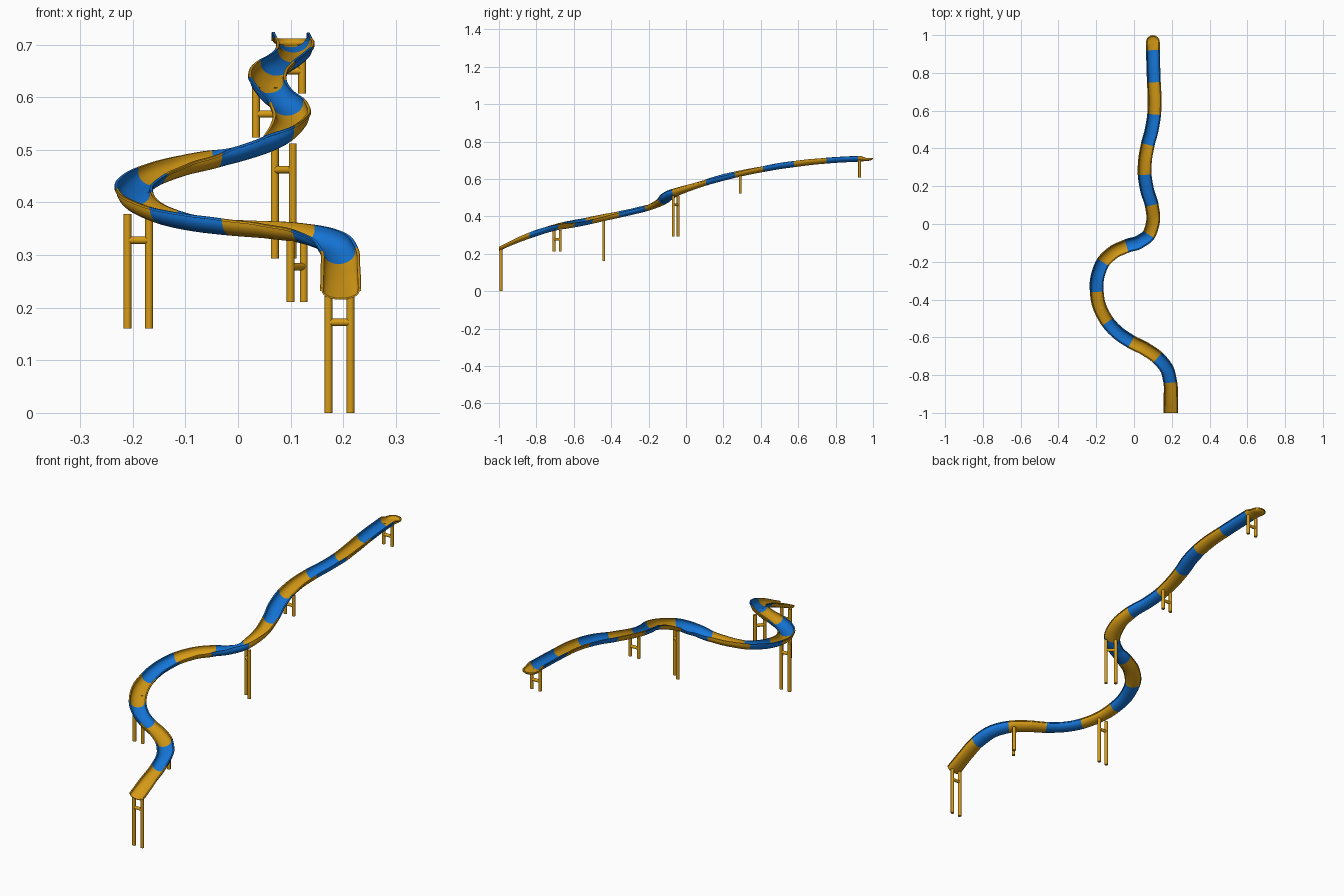
import bpy, bmesh, math
from mathutils import Vector

if "Cube" in bpy.data.objects:
    bpy.data.objects.remove(bpy.data.objects["Cube"])

def material(name, rgb):
    m = bpy.data.materials.new(name)
    m.diffuse_color = (*rgb, 1)
    m.use_nodes = True
    m.node_tree.nodes["Principled BSDF"].inputs["Base Color"].default_value = m.diffuse_color
    return m

ORANGE = material("orange plastic", (0.68, 0.33, 0.008))
BLUE = material("blue plastic", (0.008, 0.19, 0.72))

def finish(name, bm, mats, angle=40):
    bmesh.ops.remove_doubles(bm, verts=bm.verts, dist=1e-6)
    bmesh.ops.recalc_face_normals(bm, faces=bm.faces)
    me = bpy.data.meshes.new(name)
    bm.to_mesh(me)
    bm.free()
    for p in me.polygons:
        p.use_smooth = True
    me.set_sharp_from_angle(angle=math.radians(angle))
    for m in mats:
        me.materials.append(m)
    ob = bpy.data.objects.new(name, me)
    bpy.context.collection.objects.link(ob)
    return ob

# Floor line of the slide: every second point is a colour joint
PATH = [(.10, .963, .696), (.10, .92, .692), (.102, .835, .688), (.105, .75, .682),
        (.11, .665, .674), (.108, .58, .663), (.095, .50, .652), (.072, .42, .638),
        (.057, .34, .623), (.054, .26, .605), (.068, .18, .585), (.096, .10, .562),
        (.106, .02, .535), (.085, -.06, .507), (.03, -.10, .485), (-.04, -.115, .466),
        (-.11, -.145, .45), (-.168, -.20, .43), (-.197, -.28, .41), (-.20, -.36, .392),
        (-.185, -.44, .375), (-.142, -.52, .357), (-.085, -.58, .345), (-.015, -.625, .337),
        (.06, -.66, .331), (.128, -.705, .322), (.178, -.765, .305), (.195, -.84, .28),
        (.195, -.92, .25), (.195, -1.0, .215)]
P = [Vector(p) for p in PATH]
P = [2 * P[0] - P[1]] + P + [2 * P[-1] - P[-2]]
STEPS = 8

def spline(a, b, c, d, t):
    return 0.5 * (2 * b + (c - a) * t + (2 * a - 5 * b + 4 * c - d) * t * t
                  + (3 * b - a - 3 * c + d) * t ** 3)

line = [spline(*P[i:i + 4], s / STEPS) for i in range(len(P) - 3) for s in range(STEPS)]
line.append(P[-2])
N = len(line)

# Headings, then banking from smoothed curvature
tang = []
for i in range(N):
    d = line[min(i + 1, N - 1)] - line[max(i - 1, 0)]
    d.z = 0
    tang.append(d.normalized())
curv = []
for i in range(N):
    a, b = max(i - 1, 0), min(i + 1, N - 1)
    turn = tang[a].x * tang[b].y - tang[a].y * tang[b].x
    curv.append(turn / (line[b] - line[a]).length)

def bank(i):
    w = curv[max(0, i - 6):i + 7]
    return max(-.28, min(.28, .035 * sum(w) / len(w)))

# Trough half section: outer skin, rolled lip, inner skin
def half_section(hw, depth):
    ang = [k * math.pi / 2 / 8 for k in range(9)]
    r, t, lip = hw - .003, .003, .005
    outer = [(r * math.sin(a), (depth - lip) * (1 - math.cos(a))) for a in ang]
    rim = [(hw, depth - lip), (hw, depth - .001), (hw - .001, depth), (r - t, depth)]
    inner = [((r - t) * math.sin(a), t + (depth - t - lip) * (1 - math.cos(a)))
             for a in reversed(ang)]
    return outer + rim + inner

def full_section(hw, depth):
    h = half_section(hw, depth)
    return h + [(-u, v) for u, v in reversed(h[1:-1])]

# Trough swept along the path
bm = bmesh.new()
rings = []
for i, c in enumerate(line):
    f = i / STEPS
    top = max(0, 1 - f * 1.2)                 # shallow at the entry platform
    end = max(0, (f - 27) / 2)                # flatter and wider at the exit
    sec = full_section(.0365 + .0025 * end, .031 - .015 * top - .009 * end)
    t, b = tang[i], bank(i)
    right = Vector((t.y, -t.x, 0))
    side = right * math.cos(b) + Vector((0, 0, math.sin(b)))
    up = Vector((0, 0, math.cos(b))) - right * math.sin(b)
    rings.append([bm.verts.new(c + side * u + up * v) for u, v in sec])
for i in range(N - 1):
    A, B = rings[i], rings[i + 1]
    n = len(A)
    for j in range(n):
        face = bm.faces.new((A[j], A[(j + 1) % n], B[(j + 1) % n], B[j]))
        face.material_index = (i // STEPS + 1) // 2 % 2   # alternate colours
bm.faces.new(rings[-1])
finish("slide_trough", bm, [ORANGE, BLUE])

# Rounded entry end: half section turned through 180 degrees
bm = bmesh.new()
prev = None
for k in range(17):
    a = math.pi * k / 16
    ring = [bm.verts.new(P[1] + Vector((u * math.cos(a), u * math.sin(a), v)))
            for u, v in half_section(.0365, .016)]
    if prev:
        for j in range(len(ring) - 1):
            bm.faces.new((prev[j], prev[j + 1], ring[j + 1], ring[j]))
    prev = ring
bmesh.ops.dissolve_degenerate(bm, dist=1e-6, edges=bm.edges)
finish("entry_end", bm, [ORANGE])

# Supports: two posts and a crossbar
def tube(name, a, b, r):
    a, b = Vector(a), Vector(b)
    bm = bmesh.new()
    bmesh.ops.create_cone(bm, cap_ends=True, segments=20, radius1=r, radius2=r,
                          depth=(b - a).length)
    ob = finish(name, bm, [ORANGE])
    ob.location = (a + b) / 2
    ob.rotation_euler = (b - a).to_track_quat('Z', 'Y').to_euler()

SUPPORTS = [  # x1, y1, x2, y2, foot z, head z
    (.172, -.989, .214, -.989, 0, .222),
    (.100, -.706, .125, -.672, .211, .328),
    (-.210, -.44, -.169, -.44, .16, .378),
    (.070, -.042, .104, -.068, .293, .512),
    (.034, .29, .076, .29, .523, .618),
    (.080, .928, .122, .928, .607, .700)]
for n, (x1, y1, x2, y2, lo, hi) in enumerate(SUPPORTS, 1):
    tube(f"support_{n}_post_a", (x1, y1, lo), (x1, y1, hi), .0075)
    tube(f"support_{n}_post_b", (x2, y2, lo), (x2, y2, hi), .0075)
    bar = hi - .05
    tube(f"support_{n}_crossbar", (x1, y1, bar), (x2, y2, bar), .007)
